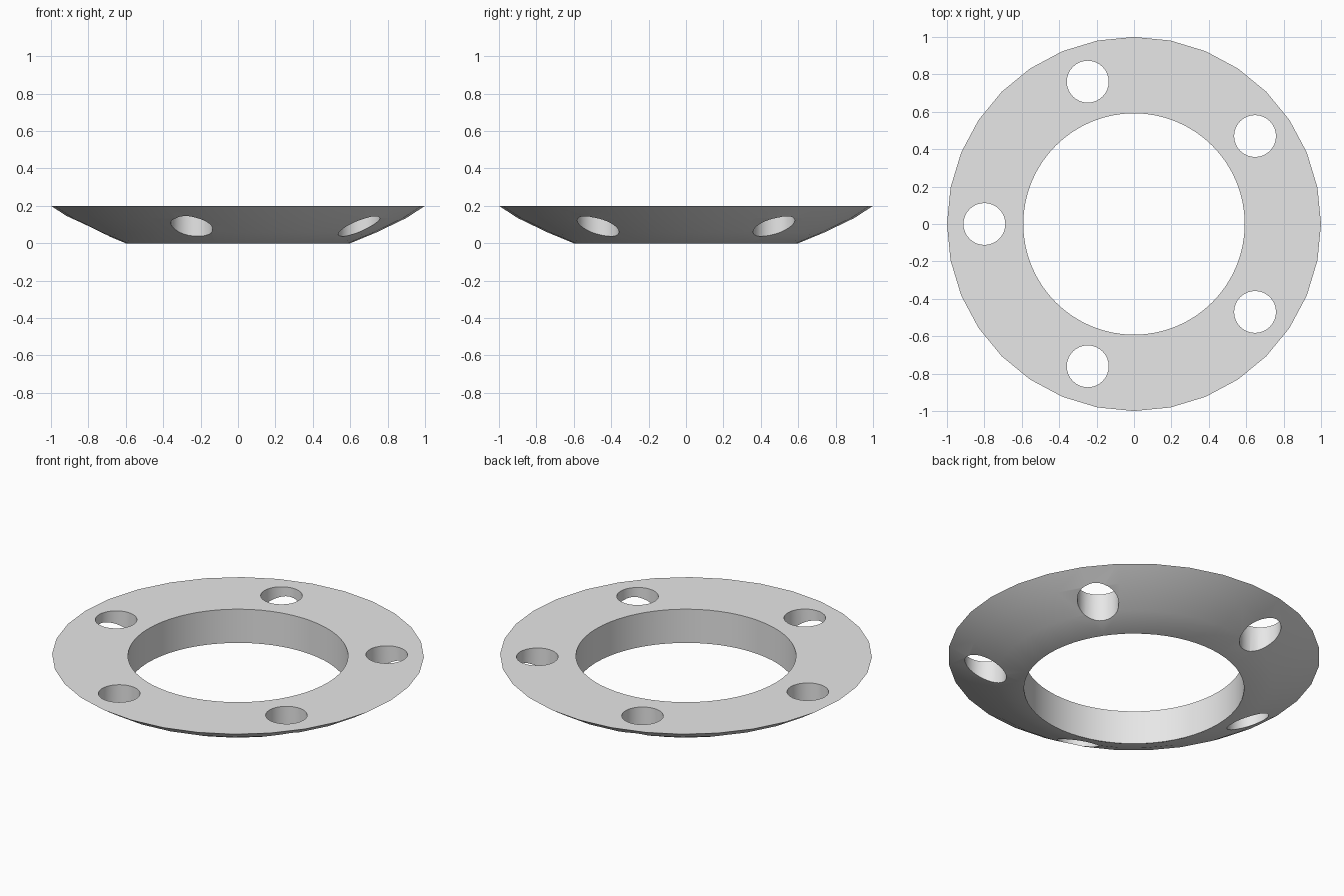
import bpy, bmesh
from math import cos, sin, pi, radians
from mathutils import Matrix

default_cube = bpy.data.objects.get("Cube")
if default_cube:
    bpy.data.objects.remove(default_cube, do_unlink=True)

TOP = 0.2


def add_object(name, bm):
    bmesh.ops.recalc_face_normals(bm, faces=bm.faces)
    mesh = bpy.data.meshes.new(name)
    bm.to_mesh(mesh)
    bm.free()
    obj = bpy.data.objects.new(name, mesh)
    bpy.context.collection.objects.link(obj)
    return obj


def add_cylinder(bm, x, y, radius, sides):
    bmesh.ops.create_cone(bm, cap_ends=True, segments=sides, radius1=radius,
                          radius2=radius, depth=1,
                          matrix=Matrix.Translation((x, y, TOP / 2)))


# Plain grey
grey = bpy.data.materials.new("light grey")
grey.use_nodes = True
grey.diffuse_color = (0.8, 0.8, 0.8, 1)
grey.node_tree.nodes["Principled BSDF"].inputs["Base Color"].default_value = (0.8, 0.8, 0.8, 1)

# Dished disc: stacked rings with a flat top and bottom
SIDES = 32
profile = [(0.6, 0), (0.74, 0.058), (0.9, 0.135), (1.0, TOP)]
bm = bmesh.new()
rings = [[bm.verts.new((r * cos(2 * pi * i / SIDES), r * sin(2 * pi * i / SIDES), z))
          for i in range(SIDES)] for r, z in profile]
for low, high in zip(rings, rings[1:]):
    for i in range(SIDES):
        j = (i + 1) % SIDES
        bm.faces.new((low[i], low[j], high[j], high[i]))
bm.faces.new(rings[0])
bm.faces.new(rings[-1])
flange = add_object("flange_ring", bm)
flange.data.materials.append(grey)

# Central bore and five bolt holes
bm = bmesh.new()
add_cylinder(bm, 0, 0, 0.592, 64)
for k in range(5):
    angle = radians(180 + 72 * k)
    add_cylinder(bm, 0.8 * cos(angle), 0.8 * sin(angle), 0.112, 32)
cutter = add_object("hole_cutter", bm)
cutter.hide_render = True

# Cut the holes, then shade smooth with sharp rims
cut = flange.modifiers.new("holes", "BOOLEAN")
cut.operation = "DIFFERENCE"
cut.solver = "EXACT"
cut.object = cutter
bpy.ops.object.select_all(action="DESELECT")
flange.select_set(True)
bpy.context.view_layer.objects.active = flange
bpy.ops.object.modifier_apply(modifier=cut.name)
bpy.data.objects.remove(cutter, do_unlink=True)
bpy.ops.object.shade_smooth_by_angle(angle=radians(30))
